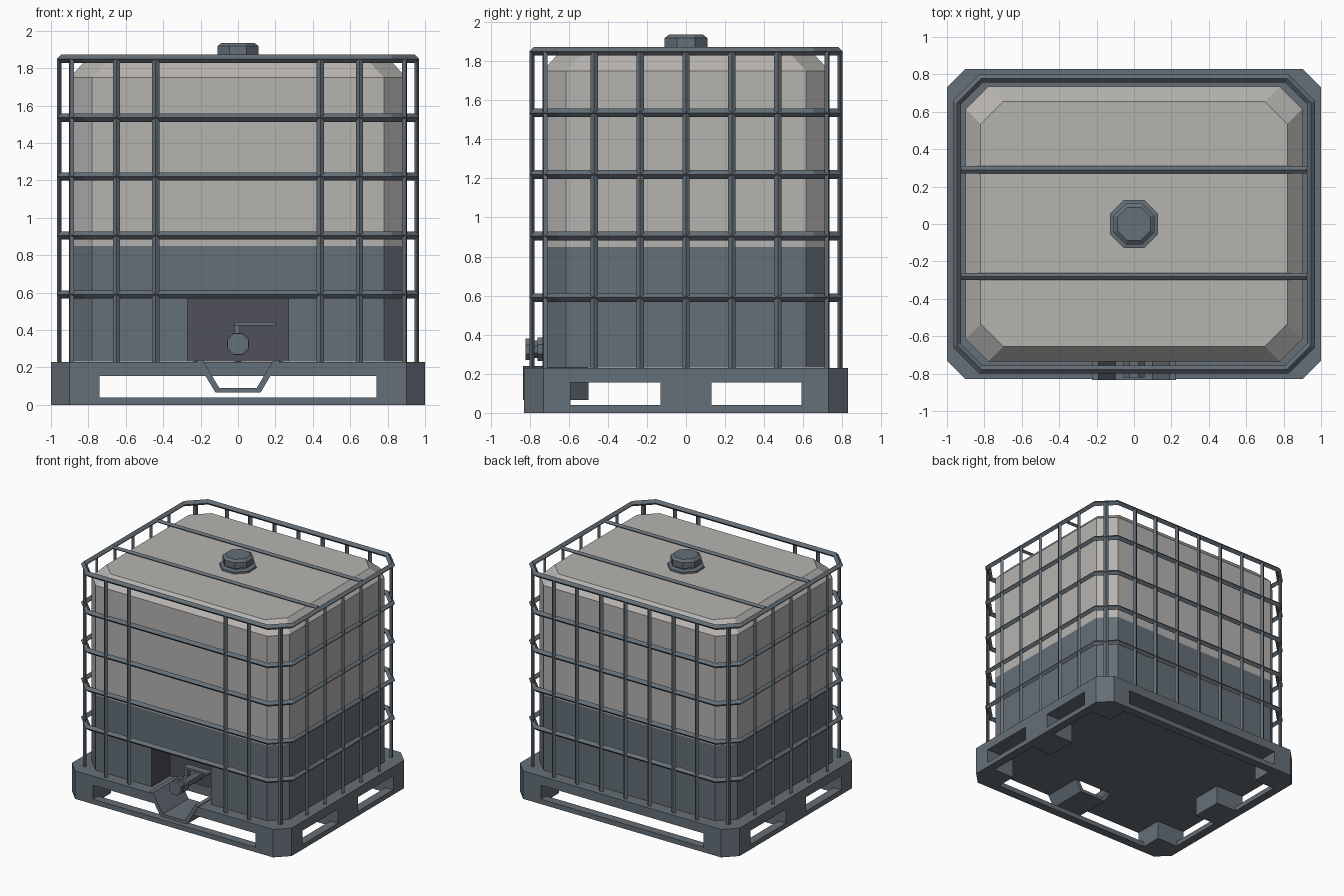
import bpy, bmesh, math
from mathutils import Vector

if "Cube" in bpy.data.objects:
    bpy.data.objects.remove(bpy.data.objects["Cube"], do_unlink=True)


def material(name, rgb):
    m = bpy.data.materials.new(name)
    m.use_nodes = True
    m.diffuse_color = (*rgb, 1)
    m.node_tree.nodes["Principled BSDF"].inputs["Base Color"].default_value = (*rgb, 1)
    return m


STEEL = material("blue_grey", (0.13, 0.16, 0.185))
PLASTIC = material("warm_light_grey", (0.47, 0.455, 0.435))
DARK = material("dark_recess_grey", (0.078, 0.08, 0.1))


def loft(name, loops, mat, closed=False):
    """Join equal-sized loops of points; cap the ends or close into a ring."""
    bm = bmesh.new()
    rings = [[bm.verts.new(p) for p in loop] for loop in loops]
    n = len(rings[0])
    pairs = list(zip(rings, rings[1:]))
    if closed:
        pairs.append((rings[-1], rings[0]))
    else:
        bm.faces.new(rings[0])
        bm.faces.new(rings[-1])
    for a, b in pairs:
        for i in range(n):
            j = (i + 1) % n
            bm.faces.new((a[i], a[j], b[j], b[i]))
    bmesh.ops.recalc_face_normals(bm, faces=bm.faces)
    mesh = bpy.data.meshes.new(name)
    bm.to_mesh(mesh)
    bm.free()
    mesh.materials.append(mat)
    obj = bpy.data.objects.new(name, mesh)
    bpy.context.collection.objects.link(obj)
    return obj


def octagon(hx, hy, cut, z, grow=0.0):
    """Rectangle with cut corners, optionally offset outward."""
    hx, hy, cut = hx + grow, hy + grow, cut + grow * (2 - math.sqrt(2))
    quarter = [(hx, hy - cut), (hx - cut, hy)]
    pts = quarter + [(-x, y) for x, y in quarter[::-1]]
    pts += [(-x, -y) for x, y in pts]
    return [(x, y, z) for x, y in pts]


def prism_y(name, outline, y0, y1, mat):
    return loft(name, [[(x, y, z) for x, z in outline] for y in (y0, y1)], mat)


def box(name, lo, hi, mat):
    outline = [(lo[0], lo[2]), (hi[0], lo[2]), (hi[0], hi[2]), (lo[0], hi[2])]
    return prism_y(name, outline, lo[1], hi[1], mat)


def turned(name, profile, centre, axis, mat):
    """Eight-sided turned part from (radius, distance) pairs."""
    loops = []
    for r, d in profile:
        loop = []
        for k in range(8):
            t = math.pi / 8 + k * math.pi / 4
            u, v = r * math.cos(t), r * math.sin(t)
            off = (u, v, d) if axis == "z" else (u, d, v)
            loop.append(Vector(centre) + Vector(off))
        loops.append(loop)
    return loft(name, loops, mat)


def cut_out(target, cutter):
    cutter.hide_render = True
    mod = target.modifiers.new("opening", "BOOLEAN")
    mod.operation = "DIFFERENCE"
    mod.solver = "EXACT"
    mod.object = cutter
    bpy.context.view_layer.objects.active = target
    bpy.ops.object.modifier_apply(modifier=mod.name)
    bpy.data.objects.remove(cutter, do_unlink=True)


# Pallet: deck, base frame, corner and middle feet
HX, HY, CUT = 1.0, 0.83, 0.1
deck = loft("pallet_deck", [octagon(HX, HY, CUT, z) for z in (0.155, 0.23)], STEEL)
loft("pallet_base_frame", [octagon(HX, HY, CUT, z, g) for g, z in
                           ((0, 0), (0, 0.04), (-0.07, 0.04), (-0.07, 0))], STEEL, True)
for sx, side in ((1, "left"), (-1, "right")):
    for sy, end in ((-1, "front"), (1, "back")):
        foot = [(0.74, 0.59), (HX, 0.59), (HX, HY - CUT), (HX - CUT, HY), (0.74, HY)]
        loft(f"pallet_foot_{end}_{side}",
             [[(sx * x, sy * y, z) for x, y in foot] for z in (0, 0.16)], STEEL)
    xs = sorted((sx * 0.74, sx * HX))
    box(f"pallet_foot_middle_{side}", (xs[0], -0.13, 0), (xs[1], 0.13, 0.16), STEEL)

# Drain trough let into the deck below the valve
outer = [(-0.225, 0.24), (-0.12, 0.065), (0.12, 0.065), (0.225, 0.24)]
inner = [(0.19, 0.24), (0.1, 0.09), (-0.1, 0.09), (-0.19, 0.24)]
cut_out(deck, prism_y("trough_cutter", outer, -0.9, -0.5, STEEL))
prism_y("drain_trough", outer + inner, -0.835, -0.5, STEEL)

# Tank: lower filled part with valve recess, upper part with sloped shoulder
TANK = (0.9, 0.735, 0.12)
lower = loft("tank_lower", [octagon(*TANK, z) for z in (0.232, 0.85)], STEEL)
cut_out(lower, box("recess_cutter", (-0.27, -0.9, 0.1), (0.27, -0.5, 0.57), STEEL))
lower.data.materials.append(DARK)
for f in lower.data.polygons:
    c = f.center
    if abs(c.x) < 0.28 and -0.72 < c.y < -0.49 and 0.24 < c.z < 0.6:
        f.material_index = 1
loft("tank_upper", [octagon(*TANK, 0.85), octagon(*TANK, 1.75),
                    octagon(0.82, 0.655, 0.12, 1.835)], PLASTIC)

# Filler neck and cap
turned("filler_neck", [(0.14, 1.83), (0.14, 1.85), (0.1, 1.855), (0.1, 1.88)],
       (0, 0, 0), "z", STEEL)
turned("filler_cap", [(0.118, 1.87), (0.118, 1.918), (0.095, 1.935)], (0, 0, 0), "z", STEEL)

# Cage rails: diamond-section rings
R = 0.022
for i in range(5):
    z = 0.59 + i * 0.315
    loft(f"cage_rail_{i + 1}", [octagon(0.947, 0.778, 0.13, z + dz, g) for g, dz in
                                ((R, 0), (0, R), (-R, 0), (0, -R))], STEEL, True)


def post(name, x, y, angle):
    """Upright bar of flattened diamond section, thin along its facing angle."""
    n = Vector((math.cos(angle), math.sin(angle), 0))
    t = Vector((-n.y, n.x, 0))
    section = [n * 0.013, t * 0.019, n * -0.013, t * -0.019]
    loft(name, [[Vector((x, y, z)) + s for s in section] for z in (0.23, 1.85)], STEEL)


# Cage posts
for s, side in ((1, "left"), (-1, "right")):
    for k in range(-2, 3):
        post(f"cage_post_{side}_{k + 3}", s * 0.956, k * 0.235, 0)
    for e, end in ((-1, "front"), (1, "back")):
        post(f"cage_post_corner_{end}_{side}", s * 0.89, e * 0.721, math.atan2(e, s))
for x in (-0.65, -0.44, 0.44, 0.65):
    post("cage_post_front", x, -0.787, math.pi / 2)
for x in (-0.65, -0.44, -0.22, 0, 0.22, 0.44, 0.65):
    post("cage_post_back", x, 0.787, math.pi / 2)

# Roof bars across the tank top
for y in (-0.28, 0.29):
    loft("roof_bar", [[(x, y + a, 1.85 + b) for a, b in
                       ((0.019, 0), (0, 0.015), (-0.019, 0), (0, -0.015))]
                      for x in (-0.925, 0.925)], STEEL)

# Outlet valve with lever
turned("valve_body", [(0.045, -0.49), (0.045, -0.73), (0.065, -0.73), (0.065, -0.76),
                      (0.048, -0.76), (0.048, -0.79), (0.06, -0.79), (0.06, -0.82)],
       (0, 0, 0.325), "y", STEEL)
box("valve_stem", (-0.02, -0.67, 0.35), (0.01, -0.63, 0.43), STEEL)
box("valve_lever", (-0.02, -0.68, 0.425), (0.2, -0.62, 0.442), STEEL)
